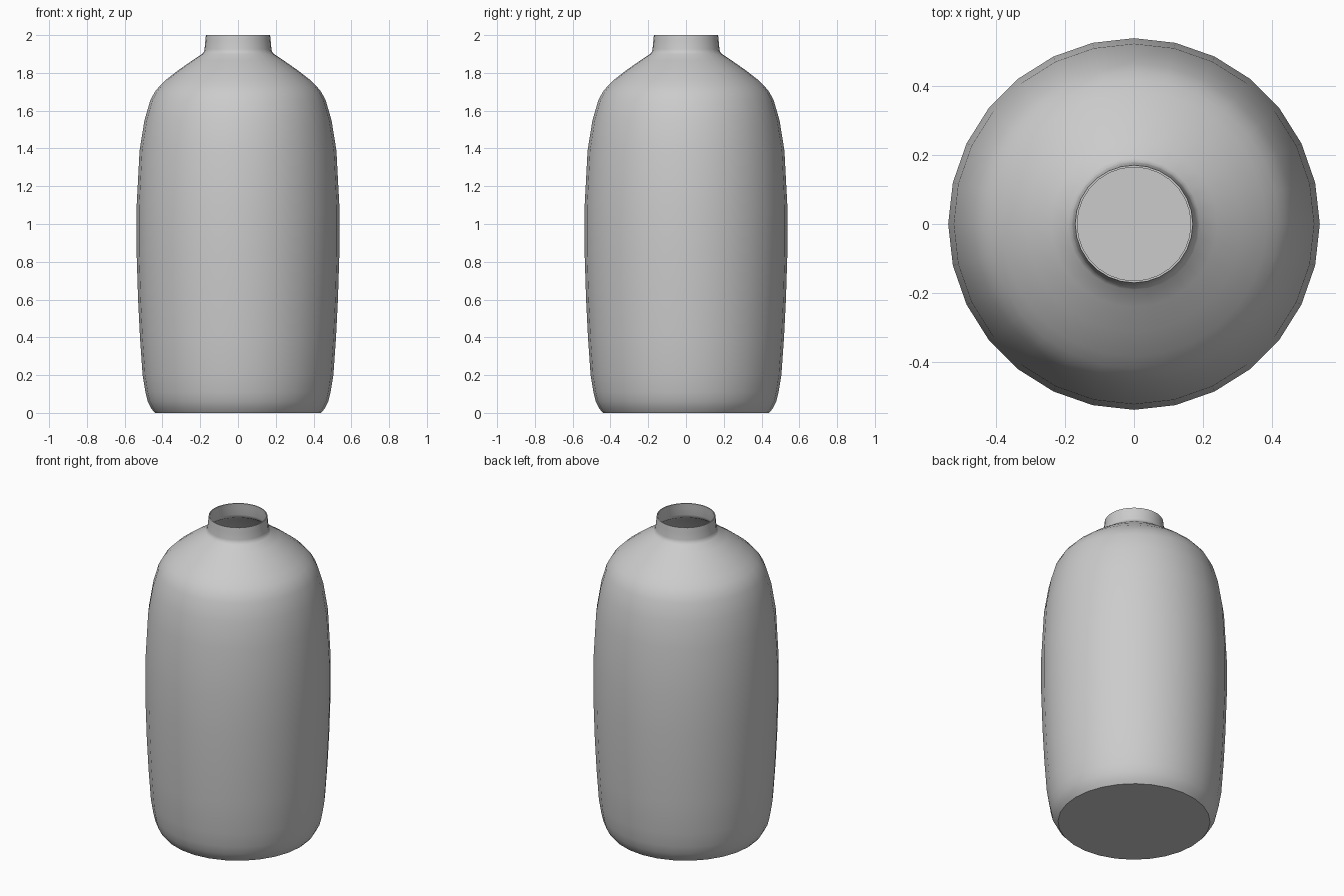
import bpy
import bmesh
import math

cube = bpy.data.objects.get("Cube")
if cube:
    bpy.data.objects.remove(cube, do_unlink=True)

SIDES = 28
WALL = 0.006

# Outer profile (radius, height), from the base edge up to the lip
outer = [(0.44, 0), (0.458, 0.022), (0.478, 0.06), (0.49, 0.11), (0.505, 0.2),
         (0.519, 0.4), (0.529, 0.6), (0.537, 0.85), (0.537, 1.09), (0.521, 1.39),
         (0.495, 1.55), (0.464, 1.656), (0.44, 1.7), (0.418, 1.727), (0.383, 1.762),
         (0.312, 1.817), (0.24, 1.867), (0.19, 1.9), (0.18, 1.912), (0.177, 1.925),
         (0.173, 1.97), (0.17, 2.0)]
# Inner wall follows the outer one at a thin offset
inner = [(r - WALL, max(z, WALL)) for r, z in reversed(outer)]

# Grey finish
grey = bpy.data.materials.new("grey")
grey.use_nodes = True
colour = (0.6, 0.6, 0.6, 1)
grey.diffuse_color = colour
grey.node_tree.nodes["Principled BSDF"].inputs["Base Color"].default_value = colour

# Bottle body turned around the vertical axis
bm = bmesh.new()
rings = []
for r, z in outer + inner:
    rings.append([bm.verts.new((r * math.cos(a), r * math.sin(a), z))
                  for a in (math.tau * i / SIDES for i in range(SIDES))])
for low, high in zip(rings, rings[1:]):
    for i in range(SIDES):
        j = (i + 1) % SIDES
        bm.faces.new((low[i], low[j], high[j], high[i]))

# Underside and inside floor
bm.faces.new(list(reversed(rings[0])))
bm.faces.new(rings[-1])

mesh = bpy.data.meshes.new("bottle")
bm.to_mesh(mesh)
bm.free()
mesh.materials.append(grey)
bottle = bpy.data.objects.new("bottle", mesh)
bpy.context.collection.objects.link(bottle)

# Soft sides with crisp base and lip edges
bpy.ops.object.select_all(action='DESELECT')
bottle.select_set(True)
bpy.context.view_layer.objects.active = bottle
bpy.ops.object.shade_smooth_by_angle(angle=math.radians(38))
